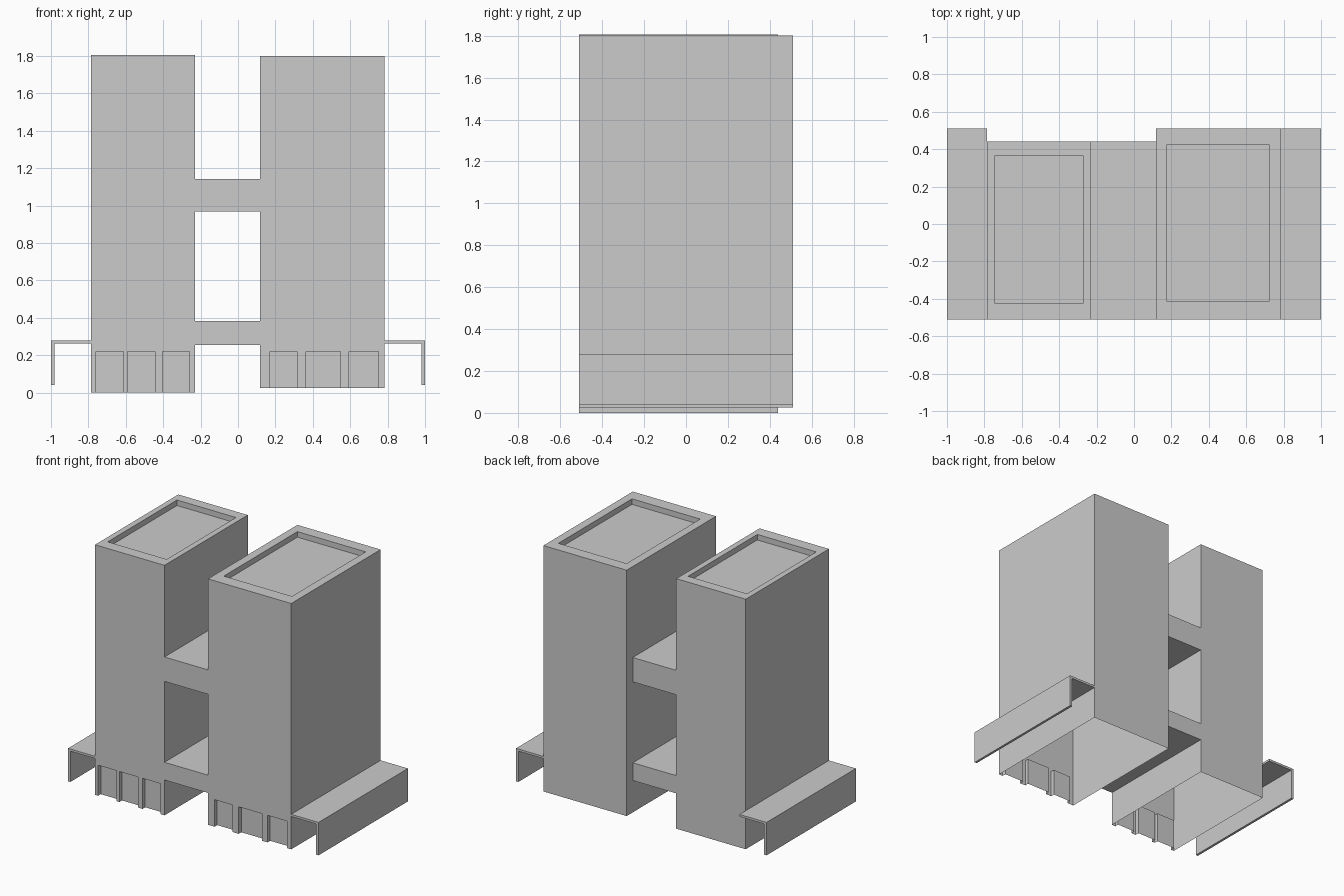
import bpy
import bmesh
from mathutils import Vector

if "Cube" in bpy.data.objects:
    bpy.data.objects.remove(bpy.data.objects["Cube"], do_unlink=True)

# One plain concrete grey for everything
concrete = bpy.data.materials.new("concrete_grey")
concrete.use_nodes = True
GREY = (0.6, 0.6, 0.6, 1)
concrete.diffuse_color = GREY
concrete.node_tree.nodes["Principled BSDF"].inputs["Base Color"].default_value = GREY

FRONT, BACK_NEAR, BACK_FAR = -0.51, 0.44, 0.51
DOOR_TOP, DOOR_DEPTH, ROOF_DEPTH = 0.22, 0.03, 0.04


def box_mesh(x, y, z):
    bm = bmesh.new()
    bmesh.ops.create_cube(bm, size=1)
    for v in bm.verts:
        v.co = Vector([span[c > 0] for c, span in zip(v.co, (x, y, z))])
    return bm


def finish(bm, name):
    mesh = bpy.data.meshes.new(name)
    bm.to_mesh(mesh)
    bm.free()
    mesh.materials.append(concrete)
    obj = bpy.data.objects.new(name, mesh)
    bpy.context.collection.objects.link(obj)
    return obj


def facing(bm, direction):
    bm.normal_update()
    return [f for f in bm.faces if f.normal.dot(Vector(direction)) > 0.9]


def tower(name, x, y, z, roof_x, roof_y, doors):
    bm = box_mesh(x, y, z)

    # Hollow shell, open underneath
    bmesh.ops.delete(bm, geom=facing(bm, (0, 0, -1)), context="FACES_ONLY")

    # Sunken flat roof behind a parapet
    roof = facing(bm, (0, 0, 1))[0]
    mid = roof.calc_center_median()
    bmesh.ops.inset_individual(bm, faces=[roof], thickness=0.04)
    for v in roof.verts:
        v.co.x = roof_x[v.co.x > mid.x]
        v.co.y = roof_y[v.co.y > mid.y]
    floor = bmesh.ops.extrude_discrete_faces(bm, faces=[roof])["faces"][0]
    for v in floor.verts:
        v.co.z -= ROOF_DEPTH

    # Divide the front wall around the door bays
    cuts = [((edge, 0, 0), (1, 0, 0)) for door in doors for edge in door]
    for point, normal in cuts + [((0, 0, DOOR_TOP), (0, 0, 1))]:
        wall = facing(bm, (0, -1, 0))
        wall = [f for f in wall if f.calc_center_median().y < FRONT + 0.01]
        geom = wall + list({e for f in wall for e in f.edges}) + list({v for f in wall for v in f.verts})
        bmesh.ops.bisect_plane(bm, geom=geom, plane_co=point, plane_no=normal)

    # Push each bay back, leaving its threshold open
    bays = []
    for f in facing(bm, (0, -1, 0)):
        c = f.calc_center_median()
        if c.y < FRONT + 0.01 and c.z < DOOR_TOP and any(a < c.x < b for a, b in doors):
            bays.append(f)
    for f in bmesh.ops.extrude_discrete_faces(bm, faces=bays)["faces"]:
        for v in f.verts:
            v.co.y += DOOR_DEPTH
    sills = [f for f in bm.faces if all(abs(v.co.z - z[0]) < 0.001 for v in f.verts)]
    bmesh.ops.delete(bm, geom=sills, context="FACES")
    return finish(bm, name)


tower("right_tower", (-0.785, -0.23), (FRONT, BACK_NEAR), (0, 1.805),
      (-0.743, -0.272), (-0.425, 0.365),
      [(-0.76, -0.613), (-0.59, -0.443), (-0.405, -0.26)])
tower("left_tower", (0.117, 0.782), (FRONT, BACK_FAR), (0.025, 1.80),
      (0.177, 0.722), (-0.415, 0.425),
      [(0.17, 0.315), (0.363, 0.547), (0.593, 0.75)])

# Bridges joining the towers
for name, z in (("lower_bridge", (0.255, 0.383)), ("upper_bridge", (0.967, 1.143))):
    finish(box_mesh((-0.23, 0.117), (FRONT, BACK_NEAR), z), name)

# Side canopies: a thin roof folded down into an outer wall
for name, side, inner in (("right_canopy", -1, 0.785), ("left_canopy", 1, 0.782)):
    profile = [(inner, 0.278), (1, 0.278), (1, 0.04), (0.982, 0.04), (0.982, 0.262), (inner, 0.262)]
    bm = bmesh.new()
    face = bm.faces.new([bm.verts.new((side * px, FRONT, pz)) for px, pz in profile])
    extruded = bmesh.ops.extrude_face_region(bm, geom=[face], use_keep_orig=True)["geom"]
    for v in extruded:
        if isinstance(v, bmesh.types.BMVert):
            v.co.y = BACK_FAR
    bmesh.ops.recalc_face_normals(bm, faces=bm.faces)
    finish(bm, name)
